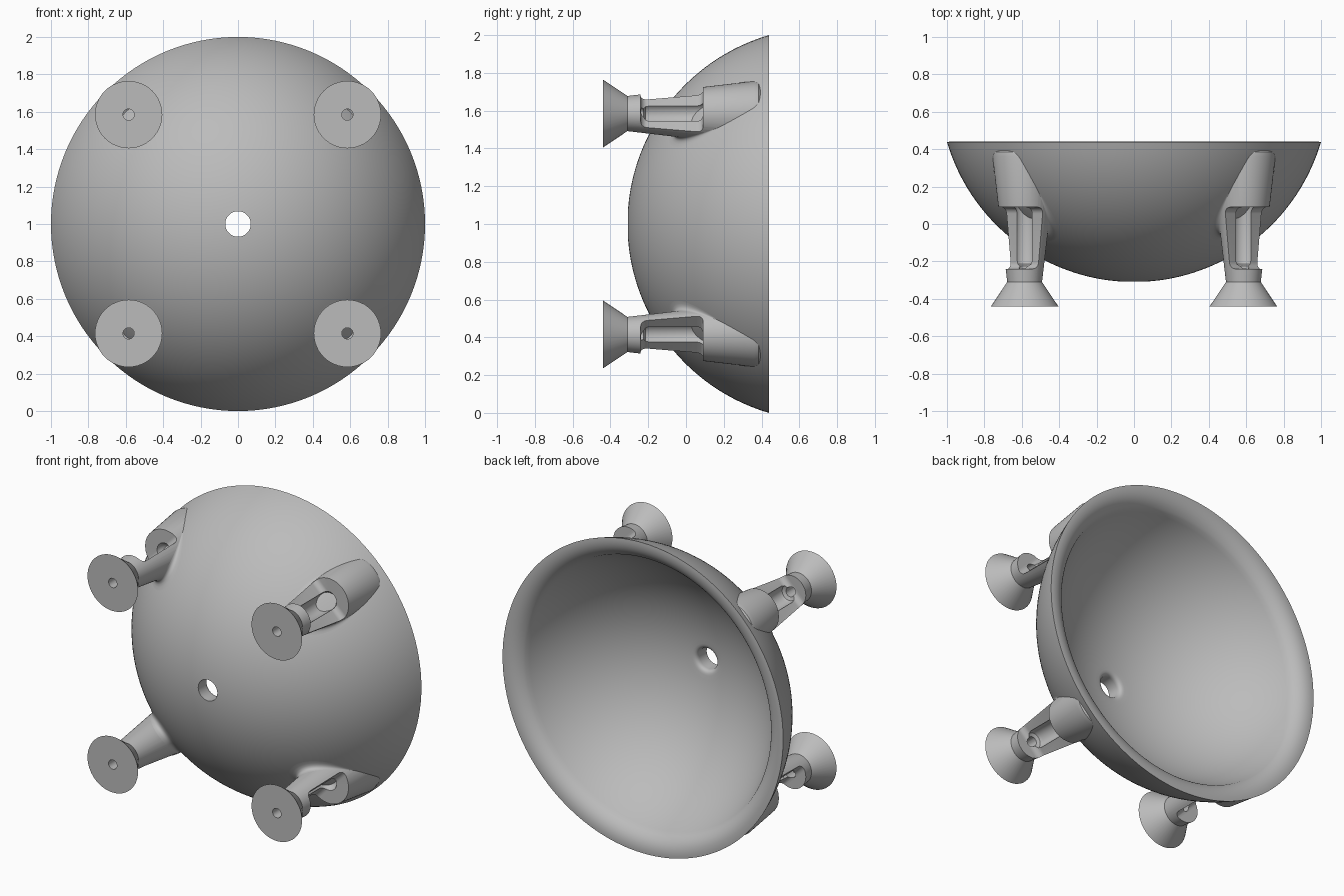
import bpy, bmesh
from math import sin, cos, pi, sqrt, asin, radians
from mathutils import Vector, Matrix

cube = bpy.data.objects.get("Cube")
if cube:
    bpy.data.objects.remove(cube)

grey = bpy.data.materials.new("plain grey")
grey.use_nodes = True
grey.diffuse_color = (0.5, 0.5, 0.5, 1)
grey.node_tree.nodes["Principled BSDF"].inputs["Base Color"].default_value = grey.diffuse_color

CY = 0.732            # sphere centre of the bowl along y
R_OUT, R_IN = 1.042, 0.942
LEG = 0.827           # distance of a leg from the bowl axis


def finish(name, bm):
    bmesh.ops.recalc_face_normals(bm, faces=bm.faces)
    mesh = bpy.data.meshes.new(name)
    bm.to_mesh(mesh)
    bm.free()
    mesh.materials.append(grey)
    obj = bpy.data.objects.new(name, mesh)
    bpy.context.collection.objects.link(obj)
    return obj


def lathe(name, profile, seg, x=0, closed=False):
    """Turn (radius, y) points about an axis parallel to y."""
    bm = bmesh.new()
    rings = [[bm.verts.new((x + r * cos(2 * pi * i / seg), y, r * sin(2 * pi * i / seg)))
              for i in range(seg)] for r, y in profile]
    pairs = list(zip(rings, rings[1:]))
    if closed:
        pairs.append((rings[-1], rings[0]))
    else:
        bm.faces.new(rings[0])
        bm.faces.new(rings[-1])
    for a, b in pairs:
        for i in range(seg):
            j = (i + 1) % seg
            bm.faces.new((a[i], a[j], b[j], b[i]))
    return finish(name, bm)


def activate(obj):
    bpy.ops.object.select_all(action='DESELECT')
    obj.select_set(True)
    bpy.context.view_layer.objects.active = obj


def cut(obj, cutter):
    cutter.hide_render = True
    mod = obj.modifiers.new("cut", 'BOOLEAN')
    mod.operation, mod.solver, mod.object = 'DIFFERENCE', 'EXACT', cutter
    activate(obj)
    bpy.ops.object.modifier_apply(modifier=mod.name)
    bpy.data.objects.remove(cutter)


def smooth(obj, angle=30):
    activate(obj)
    bpy.ops.object.shade_smooth_by_angle(angle=radians(angle))


def arc(radius, r0, r1, n):
    """Points on a sphere of the bowl between two distances from its axis."""
    a0, a1 = asin(r0 / radius), asin(r1 / radius)
    return [(radius * sin(a), CY - radius * cos(a))
            for a in (a0 + (a1 - a0) * i / n for i in range(n + 1))]


def bezier(p0, p1, p2, n):
    p0, p1, p2 = Vector(p0), Vector(p1), Vector(p2)
    return [p0 * (1 - t) ** 2 + p1 * 2 * t * (1 - t) + p2 * t * t
            for t in (i / n for i in range(n + 1))]


# Bowl with a centre hole, a rounded inner lip and a softened hole edge
outer = arc(R_OUT, 0.068, 1.0, 40)
inner = arc(R_IN, 0.875, 0.1, 36)
lip = bezier((0.985, 0.44), (0.915, 0.44), inner[0], 8)
hole_edge = bezier(inner[-1], (0.068, -0.207), (0.068, -0.235), 5)
profile = outer + [tuple(p) for p in lip[:-1]] + inner + [tuple(p) for p in hole_edge[1:]]
bowl = lathe("bowl", profile, 128, closed=True)
bowl.location.z = 1
smooth(bowl, 35)


# Leg: flared foot and widening post, trimmed inside the bowl wall
def post_radius(y):
    return 0.093 + 0.118 * (y + 0.31)


leg = lathe("leg", [(0.18, -0.44), (0.093, -0.31), (post_radius(0.36), 0.36),
                    (0.168, 0.385), (0.155, 0.397), (0.13, 0.4)], 48, LEG)
cut(leg, lathe("bowl_space", arc(1.0, 0.01, 0.999, 40), 96))

# Outward half of the post is opened, with rounded inner corners
bm = bmesh.new()
bmesh.ops.create_cube(bm, size=1, matrix=Matrix.Translation((LEG + 0.15, -0.075, 0))
                      @ Matrix.Diagonal((0.3, 0.33, 0.6, 1)))
corners = [e for e in bm.edges if all(v.co.x < LEG + 0.01 for v in e.verts)
           and abs(e.verts[0].co.z - e.verts[1].co.z) > 0.1]
bmesh.ops.bevel(bm, geom=corners, offset=0.035, segments=6, profile=0.5, affect='EDGES')
cut(leg, finish("opening", bm))

# Round channel along the opening, and the screw hole through the foot
ball = [(0.057 * sin(a), 0.075 + 0.057 * cos(a)) for a in (pi / 2 - i * pi / 14 for i in range(7))]
cut(leg, lathe("channel", [(0.03, -0.225), (0.05, -0.215), (0.057, -0.195)] + ball, 32, LEG))
cut(leg, lathe("screw_hole", [(0.03, -0.5), (0.03, -0.15)], 24, LEG))
smooth(leg)

# Fillet where the post meets the bowl, fading out toward the rim
bm = bmesh.new()
strips = []
N = 40
for i in range(N + 1):
    a = pi * (0.42 + 1.16 * i / N)

    def on_bowl(r):
        p2 = (LEG + r * cos(a)) ** 2 + (r * sin(a)) ** 2
        return CY - sqrt(R_OUT ** 2 - p2)

    def point(r, y):
        return (LEG + r * cos(a), y, r * sin(a))

    y = 0.1
    for _ in range(25):
        y = on_bowl(post_radius(y))
    r = post_radius(y)
    d = 0.002 + 0.06 * max(0, (0.25 - cos(a)) / 1.25)
    curve = bezier(point(post_radius(y - d), y - d), point(r, y), point(r + d, on_bowl(r + d)), 6)
    strips.append([bm.verts.new(p) for p in curve])
for s, t in zip(strips, strips[1:]):
    for k in range(6):
        bm.faces.new((s[k], s[k + 1], t[k + 1], t[k]))
fillet = finish("leg_fillet", bm)
# Point the surface away from the bowl
if sum(f.normal.y for f in fillet.data.polygons) > 0:
    fillet.data.flip_normals()
smooth(fillet, 60)

# Four legs around the bowl axis
names = ["lower_left", "lower_right", "upper_right", "upper_left"]
for k, name in enumerate(names):
    for part, label in ((leg, "leg"), (fillet, "leg_fillet")):
        obj = part if k == 0 else part.copy()
        if k:
            bpy.context.collection.objects.link(obj)
        obj.name = name + "_" + label
        obj.rotation_euler = (0, pi / 4 + k * pi / 2, 0)
        obj.location = (0, 0, 1)
